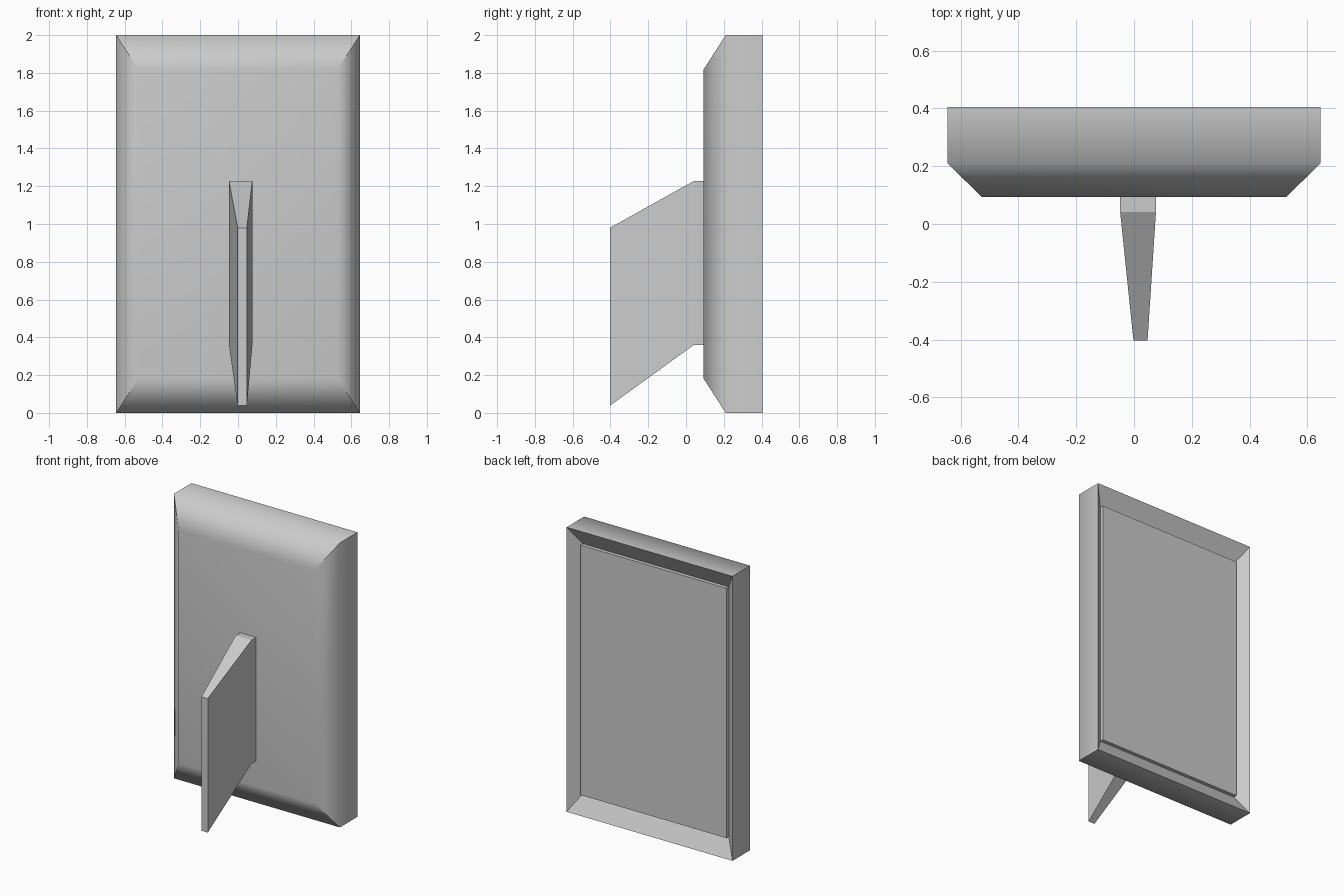
import bpy, bmesh

if "Cube" in bpy.data.objects:
    bpy.data.objects.remove(bpy.data.objects["Cube"])


def loft_rects(name, sections, sharp_rings=None):
    """Loft rectangular sections (y, x0, x1, z0, z1) along y and cap both ends.
    If sharp_rings is given, shade smooth except at mitres and those rings."""
    bm = bmesh.new()
    rings = [[bm.verts.new((x, y, z)) for x, z in ((x0, z0), (x1, z0), (x1, z1), (x0, z1))]
             for y, x0, x1, z0, z1 in sections]
    for a, b in zip(rings, rings[1:]):
        for i in range(4):
            j = (i + 1) % 4
            bm.faces.new((a[i], a[j], b[j], b[i]))
    bm.faces.new(rings[0])
    bm.faces.new(rings[-1])
    bmesh.ops.recalc_face_normals(bm, faces=bm.faces[:])
    if sharp_rings is not None:
        for f in bm.faces:
            f.smooth = True
        for a, b in zip(rings, rings[1:]):
            for u, v in zip(a, b):
                bm.edges.get((u, v)).smooth = False
        for r in sharp_rings:
            for i in range(4):
                bm.edges.get((rings[r][i], rings[r][(i + 1) % 4])).smooth = False
    mesh = bpy.data.meshes.new(name)
    bm.to_mesh(mesh)
    bm.free()
    obj = bpy.data.objects.new(name, mesh)
    bpy.context.collection.objects.link(obj)
    return obj


def inset(y, dx=0.0, dz=0.0):
    """Section of the frame outline pulled in by dx and dz."""
    return (y, -0.645 + dx, 0.645 - dx, dz, 2.0 - dz)


# Frame: chamfered back, straight sides, moulding sloping in to the recess
frame = loft_rects("frame", [
    inset(0.093, 0.118, 0.182),
    inset(0.21),
    inset(0.405),
    inset(0.335, 0.078, 0.122),
], sharp_rings=[2, 3])
weighted = frame.modifiers.new("weighted_normals", 'WEIGHTED_NORMAL')
weighted.keep_sharp = True

# Picture panel raised slightly from the recess
loft_rects("picture_panel", [
    inset(0.31, 0.078, 0.122),
    inset(0.361, 0.078, 0.122),
])

# Tapered easel leg
loft_rects("stand_leg", [
    (-0.403, -0.002, 0.047, 0.038, 0.98),
    (0.042, -0.048, 0.076, 0.36, 1.228),
    (0.11, -0.048, 0.076, 0.36, 1.228),
])
